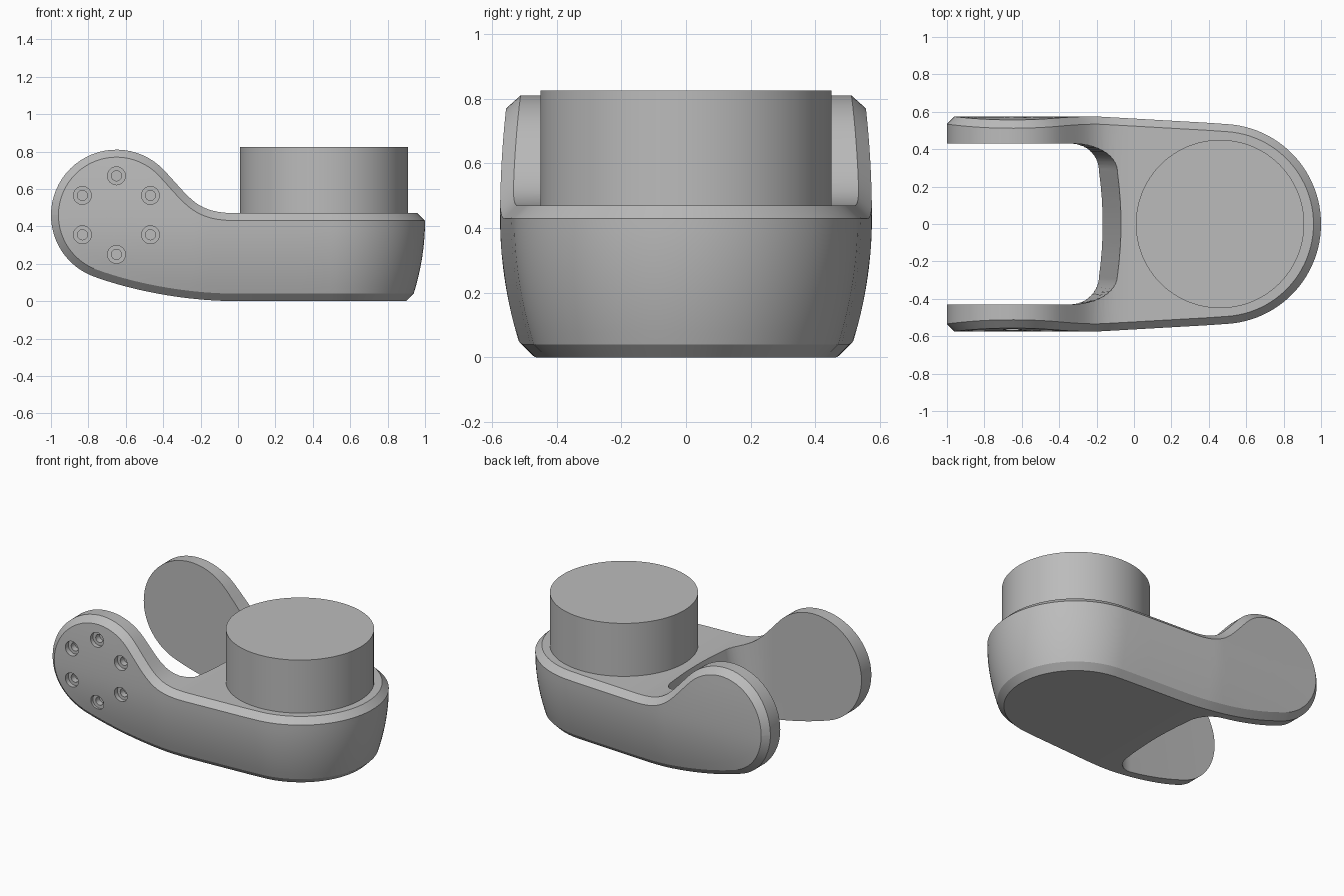
import bpy, bmesh, math
from mathutils import Vector
from mathutils.geometry import interpolate_bezier

if "Cube" in bpy.data.objects:
    bpy.data.objects.remove(bpy.data.objects["Cube"])

grey = bpy.data.materials.new("mid grey")
grey.use_nodes = True
grey.diffuse_color = (0.5, 0.5, 0.5, 1)
grey.node_tree.nodes["Principled BSDF"].inputs["Base Color"].default_value = (0.5, 0.5, 0.5, 1)

CHAMFER = 0.04
PIVOT, ARM_R = Vector((-0.65, 0.46)), 0.35      # arm end in x, z
HUB_X, HUB_R, DECK = 0.465, 0.535, 0.47         # rounded end and deck height


def finish(name, bm):
    bmesh.ops.remove_doubles(bm, verts=bm.verts, dist=1e-5)
    bmesh.ops.recalc_face_normals(bm, faces=bm.faces)
    mesh = bpy.data.meshes.new(name)
    bm.to_mesh(mesh)
    bm.free()
    mesh.materials.append(grey)
    obj = bpy.data.objects.new(name, mesh)
    bpy.context.collection.objects.link(obj)
    return obj


def activate(obj):
    bpy.ops.object.select_all(action="DESELECT")
    obj.select_set(True)
    bpy.context.view_layer.objects.active = obj


def cut(obj, cutter):
    activate(obj)
    mod = obj.modifiers.new("cut", "BOOLEAN")
    mod.operation, mod.solver, mod.object = "DIFFERENCE", "EXACT", cutter
    bpy.ops.object.modifier_apply(modifier=mod.name)
    bpy.data.objects.remove(cutter)


def smooth(obj):
    activate(obj)
    bpy.ops.object.shade_smooth_by_angle(angle=math.radians(28))


def cylinder(name, loc, radius, depth, segments, along_y=False):
    bm = bmesh.new()
    bmesh.ops.create_cone(bm, cap_ends=True, segments=segments,
                          radius1=radius, radius2=radius, depth=depth)
    obj = finish(name, bm)
    obj.location = loc
    if along_y:
        obj.rotation_euler.x = math.pi / 2
    bpy.context.view_layer.update()
    return obj


# Side profile: arm circle running into a curve, from the tip to the deck
def arm_path(end_deg, reach, ctrl, end):
    def on_circle(a):
        return PIVOT + ARM_R * Vector((math.cos(a), math.sin(a)))
    angles = [math.radians(180 + (end_deg - 180) * i / 24) for i in range(25)]
    points = [on_circle(a) for a in angles]
    tangent = (on_circle(angles[-1]) - on_circle(angles[-1] - (angles[1] - angles[0]) * 0.01)).normalized()
    curve = interpolate_bezier(points[-1], points[-1] + reach * tangent, ctrl, end, 17)
    return points + [Vector(p[:2]) for p in curve[1:]]


def inward(path, i, side):
    if i == 0:
        return Vector((1, 0))
    t = (path[min(i + 1, len(path) - 1)] - path[i - 1]).normalized()
    return side * Vector((-t.y, t.x))


def half_width(x):
    return 0.575 - 0.057 * max(0, x + 0.2)


def draft(z):
    return 0.4 * (0.43 - z) ** 2 if z < 0.43 else 0.16 * (z - 0.43) ** 2


# One wall section, bottom chamfer to top chamfer
def section(low, low_n, up, up_n, plan_n=Vector((0, 1)), y=None):
    rows = [(low, CHAMFER + draft(low.y + CHAMFER))]
    a, b = low + CHAMFER * low_n, up + CHAMFER * up_n
    for i in range(11):
        p = a.lerp(b, i / 10)
        rows.append((p, draft(p.y)))
    rows.append((up, CHAMFER + draft(up.y)))
    return [Vector((p.x - d * plan_n.x, (half_width(p.x) if y is None else y) - d * plan_n.y, p.y))
            if y != 0 else Vector((p.x - d, 0, p.y)) for p, d in rows]


upper = arm_path(43, 0.22, (-0.22, DECK), (0, DECK))
lower = arm_path(250, 0.2, (-0.3, 0), (0, 0))
sections = [section(lower[i], inward(lower, i, 1), upper[i], inward(upper, i, -1))
            for i in range(len(upper))]
rise, fall = Vector((0, 1)), Vector((0, -1))
for i in range(1, 6):
    x = 0.08 * i
    sections.append(section(Vector((x, 0)), rise, Vector((x, DECK)), fall))
for i in range(25):
    a = math.radians(86.7 * (1 - i / 24))
    n = Vector((math.cos(a), math.sin(a)))
    x = HUB_X + HUB_R * n.x
    sections.append(section(Vector((x, 0)), rise, Vector((x, DECK)), fall, n,
                            HUB_R * n.y if i < 24 else 0))

# Body: both walls joined across the top and bottom
bm = bmesh.new()
left = [[bm.verts.new(p) for p in s] for s in sections]
right = [[bm.verts.new((p.x, -p.y, p.z)) for p in s] for s in sections]
for i in range(len(sections) - 1):
    for wall in (left, right):
        for j in range(len(sections[0]) - 1):
            bm.faces.new((wall[i][j], wall[i + 1][j], wall[i + 1][j + 1], wall[i][j + 1]))
    for j in (0, -1):
        bm.faces.new((left[i][j], left[i + 1][j], right[i + 1][j], right[i][j]))
body = finish("forked_body", bm)


# Slot between the arms, with a leaning, slightly bowed end wall
def slot_outline(z):
    wall = -0.07 + 0.21 * (z - DECK)
    half = [(-1.3, 0.43)]
    for i in range(13):
        a = math.pi / 2 * i / 12
        half.append((-0.34 + (wall + 0.32) * math.sin(a), 0.28 + 0.15 * math.cos(a)))
    half += [(wall - 0.02 * k * k, 0.28 * k) for k in (0.75, 0.5, 0.25)]
    return half + [(wall, 0)] + [(x, -y) for x, y in reversed(half)]


bm = bmesh.new()
rings = [[bm.verts.new((x, y, z)) for x, y in slot_outline(z)] for z in (-0.2, 1)]
count = len(rings[0])
for ring in rings:
    bm.faces.new(ring)
for i in range(count):
    k = (i + 1) % count
    bm.faces.new((rings[0][i], rings[0][k], rings[1][k], rings[1][i]))
cut(body, finish("slot_cutter", bm))

# Ring of stepped screw holes in the front arm
for i in range(6):
    a = math.radians(30 + 60 * i)
    x, z = PIVOT.x + 0.21 * math.cos(a), PIVOT.y + 0.21 * math.sin(a)
    for radius, bottom in ((0.048, -0.54), (0.027, -0.5)):
        cut(body, cylinder("hole_cutter", (x, bottom - 0.1, z), radius, 0.2, 24, True))
smooth(body)

# Round drum standing on the deck
drum = cylinder("drum", (0.46, 0, 0.6425), 0.45, 0.365, 96)
smooth(drum)
